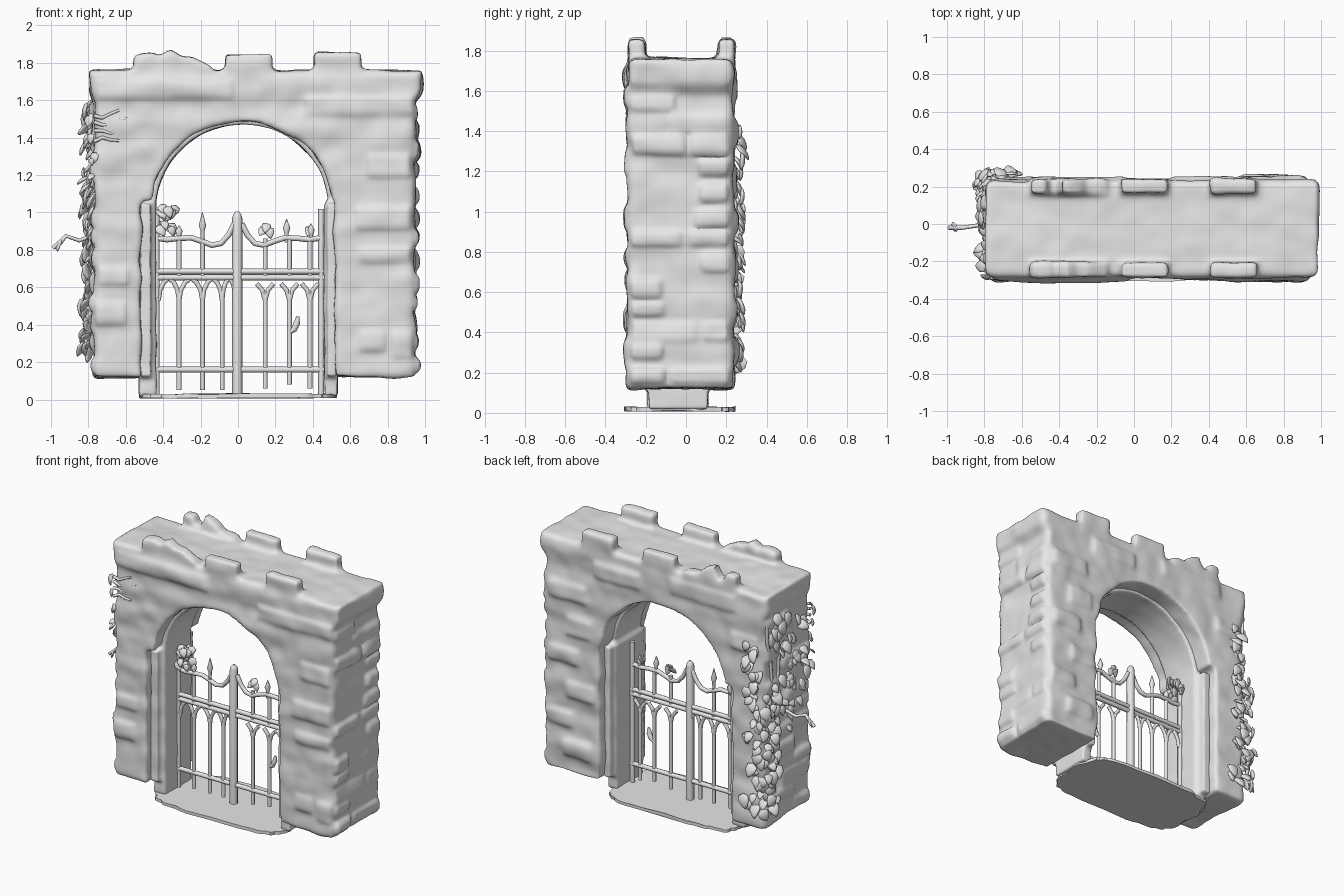
import bpy, bmesh, math, random
from mathutils import Vector, Matrix, noise

random.seed(7)
uni = random.uniform
cube = bpy.data.objects.get("Cube")
if cube:
    bpy.data.objects.remove(cube, do_unlink=True)

GREY = (0.8, 0.8, 0.8, 1)
stone = bpy.data.materials.new("plain_grey")
stone.use_nodes = True
stone.diffuse_color = GREY
stone.node_tree.nodes["Principled BSDF"].inputs["Base Color"].default_value = GREY


def evaluated_mesh(obj):
    deps = bpy.context.evaluated_depsgraph_get()
    return bpy.data.meshes.new_from_object(obj.evaluated_get(deps))


def finish(name, mesh):
    mesh.materials.clear()
    mesh.materials.append(stone)
    for p in mesh.polygons:
        p.use_smooth = True
    obj = bpy.data.objects.new(name, mesh)
    bpy.context.collection.objects.link(obj)
    return obj


def from_bmesh(name, bm):
    bmesh.ops.recalc_face_normals(bm, faces=bm.faces)
    mesh = bpy.data.meshes.new(name)
    bm.to_mesh(mesh)
    bm.free()
    return finish(name, mesh)


def prism(bm, outline, y0, y1):
    """Extrude an x-z outline along y."""
    face = bm.faces.new([bm.verts.new((x, y0, z)) for x, z in outline])
    new = bmesh.ops.extrude_face_region(bm, geom=[face])["geom"]
    bmesh.ops.translate(bm, vec=(0, y1 - y0, 0),
                        verts=[g for g in new if isinstance(g, bmesh.types.BMVert)])


def block(bm, x0, x1, y0, y1, z0, z1):
    prism(bm, [(x0, z0), (x1, z0), (x1, z1), (x0, z1)], y0, y1)


def weather(obj, voxel, smooth, amp):
    """Fuse the stones, round their edges and roughen the surface."""
    mod = obj.modifiers.new("fuse", 'REMESH')
    mod.mode, mod.voxel_size = 'VOXEL', voxel
    mod = obj.modifiers.new("soften", 'SMOOTH')
    mod.iterations, mod.factor = smooth, 0.5
    mesh = evaluated_mesh(obj)
    name = obj.name
    bpy.data.objects.remove(obj, do_unlink=True)
    moves = []
    for v in mesh.vertices:
        p = v.co
        n = noise.noise(Vector((p.x * 3, p.y * 3, p.z * 8)))
        n += 0.4 * noise.noise(p * 10)
        moves.append(v.normal * n * amp)
    for v, d in zip(mesh.vertices, moves):
        v.co += d
    return finish(name, mesh)


def arch(radius, height, spring=1.02, cx=0.025, steps=28):
    """Points of an arch from left to right."""
    angles = [math.pi * (1 - i / steps) for i in range(steps + 1)]
    return [(cx + radius * math.cos(a), spring + height * math.sin(a)) for a in angles]


# Wall with the arched opening and rounded outer corners
bm = bmesh.new()
opening = [(-0.515, 0.12), (-0.515, 1.06), (-0.465, 1.06)]
opening += [p for p in arch(0.485, 0.465) if p[1] > 1.07] + [(0.515, 1.06), (0.515, 0.12)]
prism(bm, [(-0.77, 0.12)] + opening + [(0.945, 0.12), (0.945, 1.58), (0.985, 1.64),
      (0.985, 1.76), (-0.795, 1.76), (-0.79, 1.64), (-0.765, 1.58)], -0.29, 0.235)
corners = [e for e in bm.edges if all(abs(v.co.x) > 0.75 for v in e.verts)
           and abs(e.verts[0].co.y - e.verts[1].co.y) < 0.01]
bmesh.ops.bevel(bm, geom=corners, offset=0.035, segments=3, profile=0.5, affect='EDGES')

# Raised stones in courses on the two ends
z = 0.15
while z < 1.55:
    h = uni(0.05, 0.1)
    split = uni(-0.12, 0.08)
    spans = [(-0.27, split - 0.02), (split + 0.02, 0.21)]
    for y0, y1 in random.sample(spans, random.choice((1, 1, 2))):
        block(bm, 0.9, uni(0.96, 0.975), y0, y1, z, z + h)
    y0, y1 = random.choice(spans)
    block(bm, -0.79, -0.7, y0, y1, z, z + h)
    z += h + uni(0.03, 0.06)

# Scattered raised stones on the front and back: x, z, width, height
for x, zz, w, h in ((0.36, 1.53, 0.58, 0.08), (0.66, 0.27, 0.12, 0.09), (0.83, 0.23, 0.1, 0.12),
                    (0.64, 0.92, 0.28, 0.1), (0.66, 0.74, 0.26, 0.06), (0.7, 1.2, 0.22, 0.1),
                    (-0.76, 0.41, 0.15, 0.1), (-0.74, 0.62, 0.15, 0.08), (-0.74, 1.62, 0.7, 0.08)):
    block(bm, x, x + w, -0.308, -0.2, zz, zz + h)
for x, zz, w, h in ((0.58, 0.25, 0.2, 0.1), (0.72, 0.45, 0.2, 0.09), (0.55, 0.66, 0.2, 0.1),
                    (0.68, 0.9, 0.22, 0.09), (0.58, 1.1, 0.18, 0.12), (0.62, 1.35, 0.28, 0.1),
                    (0.2, 1.56, 0.35, 0.1), (-0.55, 1.6, 0.5, 0.1), (-0.72, 1.35, 0.2, 0.1)):
    block(bm, x, x + w, 0.15, 0.254, zz, zz + h)

# Battlement stones along both top edges, the left pair broken
for y0, y1 in ((-0.285, -0.205), (0.16, 0.24)):
    block(bm, -0.07, 0.185, y0, y1, 1.68, 1.85)
    block(bm, 0.41, 0.655, y0, y1, 1.68, 1.855)
prism(bm, [(-0.555, 1.68), (-0.555, 1.84), (-0.46, 1.85), (-0.42, 1.835), (-0.36, 1.865),
           (-0.3, 1.83), (-0.24, 1.83), (-0.14, 1.78), (-0.14, 1.68)], -0.285, -0.205)
prism(bm, [(-0.555, 1.68), (-0.555, 1.845), (-0.47, 1.85), (-0.45, 1.79), (-0.41, 1.79), (-0.39, 1.88),
           (-0.33, 1.86), (-0.28, 1.83), (-0.25, 1.79), (-0.15, 1.78), (-0.15, 1.68)], 0.16, 0.24)
weather(from_bmesh("stone_wall", bm), 0.0155, 7, 0.016)

# Lining of the opening: jambs and arch moulding
bm = bmesh.new()
inner = [(-0.437, 0.015), (-0.437, 1.04)] + arch(0.462, 0.45)[1:-1] + [(0.46, 1.04), (0.46, 0.015)]
outer = [(-0.53, 0.015), (-0.53, 1.04)] + arch(0.53, 0.52)[2:-2] + [(0.535, 1.04), (0.535, 0.015)]
prism(bm, outer + inner[::-1], -0.19, 0.11)
for x0, x1 in ((-0.525, -0.465), (0.475, 0.53)):
    block(bm, x0, x1, -0.235, 0.17, 0.12, 1.05)
weather(from_bmesh("arch_lining", bm), 0.013, 3, 0.006)

# Threshold slab with a ragged rim
bm = bmesh.new()
rim = []
for i in range(80):
    a = math.tau * i / 80
    c, s = math.cos(a), math.sin(a)
    r = 1 + 0.05 * noise.noise(Vector((c * 6, s * 6, 0)))
    rim.append(bm.verts.new((0.515 * r * math.copysign(abs(c) ** 0.4, c),
                             -0.03 + 0.275 * r * math.copysign(abs(s) ** 0.55, s), 0)))
face = bm.faces.new(rim)
top = bmesh.ops.extrude_face_region(bm, geom=[face])["geom"]
for v in [g for g in top if isinstance(g, bmesh.types.BMVert)]:
    v.co.z = 0.03 + 0.015 * noise.noise(v.co * 7)
for v in rim:
    v.co.z = 0.008 + 0.008 * noise.noise(v.co * 7)
slab = from_bmesh("threshold", bm)
bpy.context.view_layer.objects.active = slab
slab.select_set(True)
bpy.ops.object.shade_smooth_by_angle(angle=math.radians(40))
slab.select_set(False)

GATE_Y = -0.04


def tubes(name, paths, radius):
    """Round bars; each path is a list of (position, relative thickness)."""
    curve = bpy.data.curves.new(name, 'CURVE')
    curve.dimensions, curve.bevel_depth = '3D', radius
    curve.bevel_resolution, curve.use_fill_caps = 2, True
    for path in paths:
        spline = curve.splines.new('POLY')
        spline.points.add(len(path) - 1)
        for point, (co, thick) in zip(spline.points, path):
            point.co, point.radius = (*co, 1), thick
    obj = bpy.data.objects.new(name, curve)
    bpy.context.collection.objects.link(obj)
    mesh = evaluated_mesh(obj)
    bpy.data.objects.remove(obj, do_unlink=True)
    return finish(name, mesh)


def gate_path(points, thick=1):
    return [((x, GATE_Y, z), thick) for x, z in points]


def spike(x, z0, z1):
    """Spear-shaped finial."""
    m = z0 + (z1 - z0) * 0.4
    return [((x, GATE_Y, z), t) for z, t in ((z0, 0.8), (m, 0.9), (m + 0.025, 1.6), (z1, 0.2))]


# Gate posts and rails
tubes("centre_post", [[((-0.004, GATE_Y, z), t) for z, t in
      ((0.03, 1), (0.97, 1), (0.99, 0.8), (1.005, 0.3))]], 0.027)
tubes("side_posts", [gate_path([(x, 0.03), (x, 1.02)]) for x in (-0.435, 0.445)], 0.016)
tubes("gate_rails", [gate_path([(-0.45, z), (0.46, z)]) for z in (0.16, 0.652, 0.685)], 0.016)

# Sagging top rails, mirrored about the centre post
sag = [(0.02, 0.94), (0.05, 0.88), (0.09, 0.835), (0.14, 0.825), (0.19, 0.845),
       (0.25, 0.865), (0.32, 0.862), (0.38, 0.855), (0.45, 0.865)]
tubes("top_rails", [gate_path([(s * x, z) for x, z in sag]) for s in (-1, 1)], 0.015)

# Upright bars, finials, pointed arches on the left leaf and broken forks on the right
LEFT, RIGHT = (-0.315, -0.19, -0.085), (0.145, 0.275, 0.385)
bars = [gate_path([(x, 0.05), (x, 0.58)]) for x in LEFT]
bars += [gate_path([(x, z), (x, 0.58)]) for x, z in zip(RIGHT, (0.06, 0.08, 0.06))]
bars += [gate_path([(x, 0.66), (x, 0.86)]) for x in LEFT[:2] + RIGHT]
bars += [spike(x, 0.84, z) for x, z in ((-0.19, 1.0), (-0.315, 0.93), (0.26, 0.965), (0.39, 0.94))]
bars.append([((x, GATE_Y, z), t) for x, z, t in ((0.275, 0.36, 1), (0.3, 0.375, 1.3),
            (0.315, 0.41, 1.4), (0.32, 0.445, 0.6))])
springs = (-0.425,) + LEFT + (-0.01,)
for a, b in zip(springs, springs[1:]):
    m = (a + b) / 2
    for foot in (a, b):
        d = foot - m
        bars.append(gate_path([(foot, 0.53), (m + d * 0.85, 0.585), (m + d * 0.5, 0.625), (m, 0.652)]))
for x in RIGHT:
    for s in (-1, 1):
        bars.append(gate_path([(x, 0.53), (x + s * 0.015, 0.585), (x + s * 0.045, 0.62)]))
tubes("gate_bars", bars, 0.0125)


def leaf(bm, pos, outward, size):
    """Pointed leaf lying against a surface, tip hanging down and out."""
    outward = Vector(outward)
    jitter = Vector([uni(-0.5, 0.5) for _ in range(3)])
    tip = (Vector((0, 0, -1)) + outward * 0.4 + jitter).normalized()
    side = outward.cross(tip).normalized()
    basis = Matrix((tip, side, tip.cross(side))).transposed().to_4x4()
    made = bmesh.ops.create_uvsphere(bm, u_segments=8, v_segments=6, radius=1)["verts"]
    for v in made:
        x, y, zz = v.co
        v.co = Vector((x, y * (0.75 - 0.4 * x), zz * 0.25 - 0.15 * x * x)) * size
    bmesh.ops.transform(bm, matrix=Matrix.Translation(pos) @ basis, verts=made)


# Ivy in clumps on the left end and rear corner, on the gate and on the battlement
bm = bmesh.new()
for i in range(15):
    y, zz = uni(-0.22, 0.2), uni(1.08, 1.55)
    for k in range(3):
        leaf(bm, (-0.785 - uni(0, 0.045), y + uni(-0.05, 0.05), zz + uni(-0.03, 0.03)), (-1, 0, 0), uni(0.03, 0.055))
for i in range(14):
    zz = 0.26 + i * 0.062
    for k in range(3):
        leaf(bm, (-0.78 - uni(0, 0.065), uni(0.12, 0.27), zz + uni(-0.03, 0.03)), (-0.8, 0.5, 0), uni(0.03, 0.055))
for i in range(14):
    x, zz = uni(-0.78, -0.66), 0.26 + i * 0.085
    for k in range(3):
        leaf(bm, (x + uni(-0.04, 0.04), 0.24 + uni(0, 0.045), zz + uni(-0.04, 0.04)), (0, 1, 0), uni(0.035, 0.055))
for i in range(10):
    leaf(bm, (-0.79, uni(-0.2, 0.05), uni(0.75, 1.0)), (-1, 0, 0), uni(0.03, 0.05))
for i in range(7):
    leaf(bm, (uni(-0.8, -0.75), -0.285, uni(1.15, 1.55)), (-0.5, -0.8, 0), uni(0.02, 0.04))
for i in range(22):
    leaf(bm, (-0.385 + uni(-0.045, 0.05), GATE_Y + uni(-0.05, 0.05), 0.95 + uni(-0.05, 0.08)),
         (0.3, -1, 0), uni(0.025, 0.04))
for x, zz in ((0.13, 0.9), (0.15, 0.92), (0.17, 0.89), (0.38, 0.9)):
    leaf(bm, (x, GATE_Y, zz), (0, -1, 0.2), 0.032)
leaf(bm, (-0.962, -0.02, 0.825), (-0.5, 0, 1), 0.036)
from_bmesh("ivy_leaves", bm)

# Ivy stems, including the loose shoot and the roots creeping over the front
stems = [[((-0.77, 0, 0.88), 1), ((-0.85, -0.01, 0.85), 1), ((-0.92, -0.02, 0.875), 1),
          ((-0.95, -0.02, 0.84), 1.2), ((-0.99, -0.02, 0.81), 1)]]
for y in (0.1, 0.18):
    stems.append([((-0.775, y + 0.03 * math.sin(k * 1.3 + y * 9), 0.25 + k * 0.13), 1) for k in range(11)])
for k in range(4):
    stems.append([((-0.77 + 0.045 * j, -0.288, 1.38 + k * 0.045 + 0.006 * j + 0.015 * math.sin(j * 1.7 + k)),
                   1 - 0.12 * j) for j in range(4 + k % 3)])
tubes("ivy_stems", stems, 0.011)
